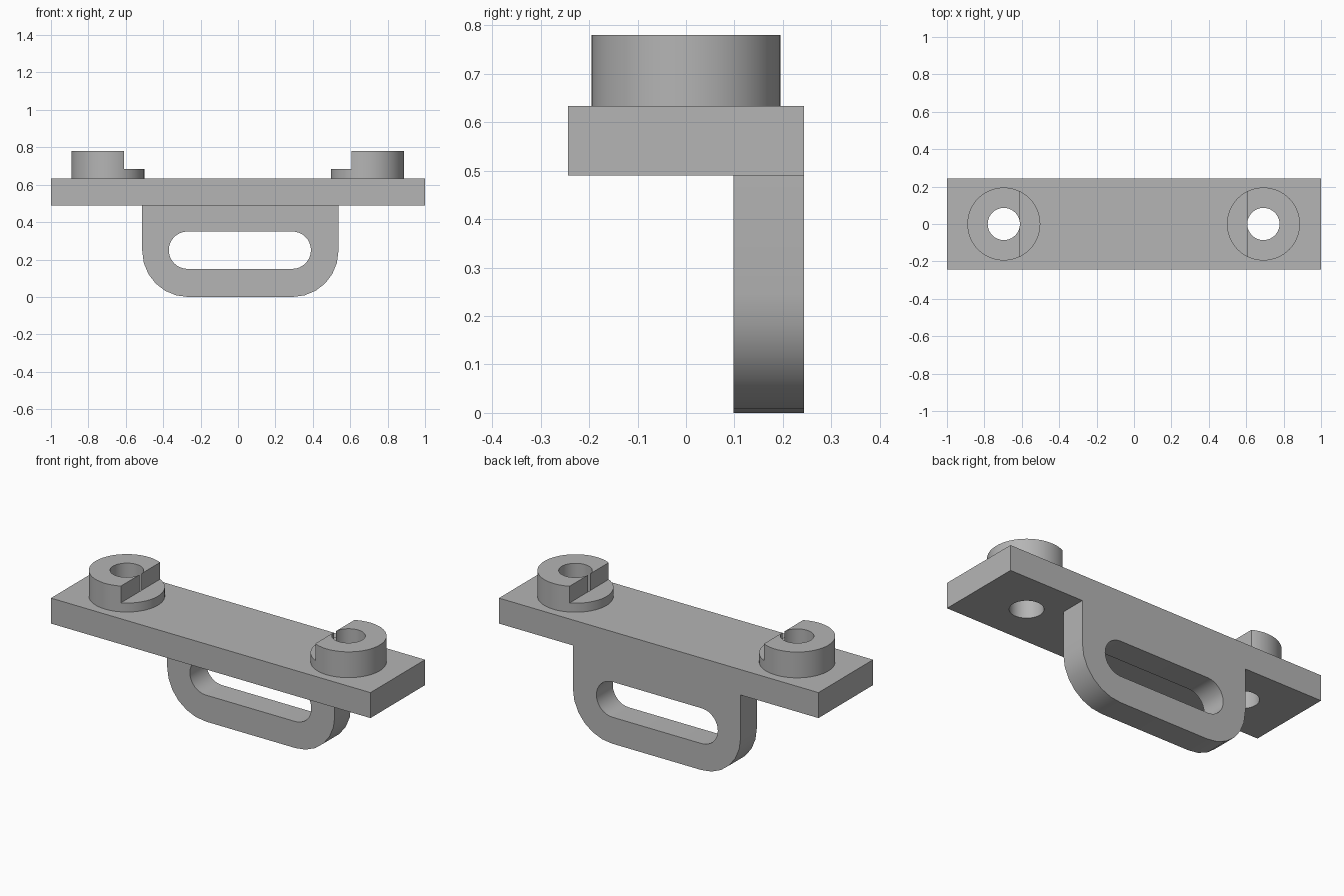
import bpy, bmesh
from math import pi, sin, cos, radians

if "Cube" in bpy.data.objects:
    bpy.data.objects.remove(bpy.data.objects["Cube"])

# Single matte grey
grey = bpy.data.materials.new("matte_grey")
grey.use_nodes = True
COLOUR = (0.46, 0.46, 0.46, 1)
grey.diffuse_color = COLOUR
grey.node_tree.nodes["Principled BSDF"].inputs["Base Color"].default_value = COLOUR


def arc(cx, cy, r, start, end, steps):
    """Points along an arc, angles in degrees, both ends included."""
    angles = [radians(start + (end - start) * i / steps) for i in range(steps + 1)]
    return [(cx + r * cos(a), cy + r * sin(a)) for a in angles]


def circle(cx, cy, r, steps=64):
    return arc(cx, cy, r, 0, 360, steps)[:-1]


def box_loop(x0, x1, y0, y1):
    return [(x0, y0), (x1, y0), (x1, y1), (x0, y1)]


def solid(name, loops, low, high, upright=False):
    """Extrude an outline with holes from low to high along z, or along y if upright."""
    curve = bpy.data.curves.new(name, "CURVE")
    curve.dimensions = "2D"
    curve.fill_mode = "BOTH"
    curve.extrude = (high - low) / 2
    for loop in loops:
        spline = curve.splines.new("POLY")
        spline.points.add(len(loop) - 1)
        for point, (x, y) in zip(spline.points, loop):
            point.co = (x, y, 0, 1)
        spline.use_cyclic_u = True
    obj = bpy.data.objects.new(name, curve)
    bpy.context.collection.objects.link(obj)
    middle = (low + high) / 2
    obj.location = (0, middle, 0) if upright else (0, 0, middle)
    obj.rotation_euler.x = pi / 2 if upright else 0
    select(obj)
    bpy.ops.object.convert(target="MESH")
    obj = bpy.context.object
    obj.name = obj.data.name = name
    # Weld caps to walls
    bm = bmesh.new()
    bm.from_mesh(obj.data)
    bmesh.ops.remove_doubles(bm, verts=bm.verts, dist=1e-5)
    bmesh.ops.recalc_face_normals(bm, faces=bm.faces)
    bm.to_mesh(obj.data)
    bm.free()
    obj.data.materials.clear()
    obj.data.materials.append(grey)
    return obj


def select(obj):
    bpy.ops.object.select_all(action="DESELECT")
    obj.select_set(True)
    bpy.context.view_layer.objects.active = obj


def smooth(obj):
    select(obj)
    bpy.ops.object.shade_smooth_by_angle(angle=radians(30))


HALF_DEPTH = 0.244
PLATE_BOTTOM, PLATE_TOP, STEP, BOSS_TOP = 0.49, 0.634, 0.685, 0.78
HOLE, BOSS = 0.086, 0.195
bosses = {"right": (-0.696, 1), "left": (0.692, -1)}

# Mounting plate with two through holes
plate_loops = [box_loop(-1, 1, -HALF_DEPTH, HALF_DEPTH)]
plate_loops += [circle(x, 0, HOLE) for x, inward in bosses.values()]
smooth(solid("mounting_plate", plate_loops, PLATE_BOTTOM, PLATE_TOP))

# Hanging tab with rounded lower corners and a long slot
LEFT, RIGHT, CORNER = -0.512, 0.537, 0.245
outline = [(RIGHT, PLATE_BOTTOM), (LEFT, PLATE_BOTTOM)]
outline += arc(LEFT + CORNER, CORNER, CORNER, 180, 270, 6)
outline += arc(RIGHT - CORNER, CORNER, CORNER, 270, 360, 6)
slot = arc(-0.27, 0.25, 0.1, 90, 270, 16) + arc(0.29, 0.25, 0.1, -90, 90, 16)
smooth(solid("slotted_tab", [outline, slot], 0.098, HALF_DEPTH, upright=True))

# Round bosses, each stepped down on the side facing the middle
for side, (x, inward) in bosses.items():
    boss = solid(side + "_boss", [circle(x, 0, BOSS), circle(x, 0, HOLE)],
                 PLATE_TOP, BOSS_TOP)
    near, far = x + inward * (HOLE - 0.0005), x + inward * 0.3
    cutter = solid("step_cutter", [box_loop(min(near, far), max(near, far), -0.3, 0.3)],
                   STEP, BOSS_TOP + 0.1)
    notch = boss.modifiers.new("step", "BOOLEAN")
    notch.operation = "DIFFERENCE"
    notch.solver = "EXACT"
    notch.object = cutter
    select(boss)
    bpy.ops.object.modifier_apply(modifier=notch.name)
    bpy.data.objects.remove(cutter)
    smooth(boss)
